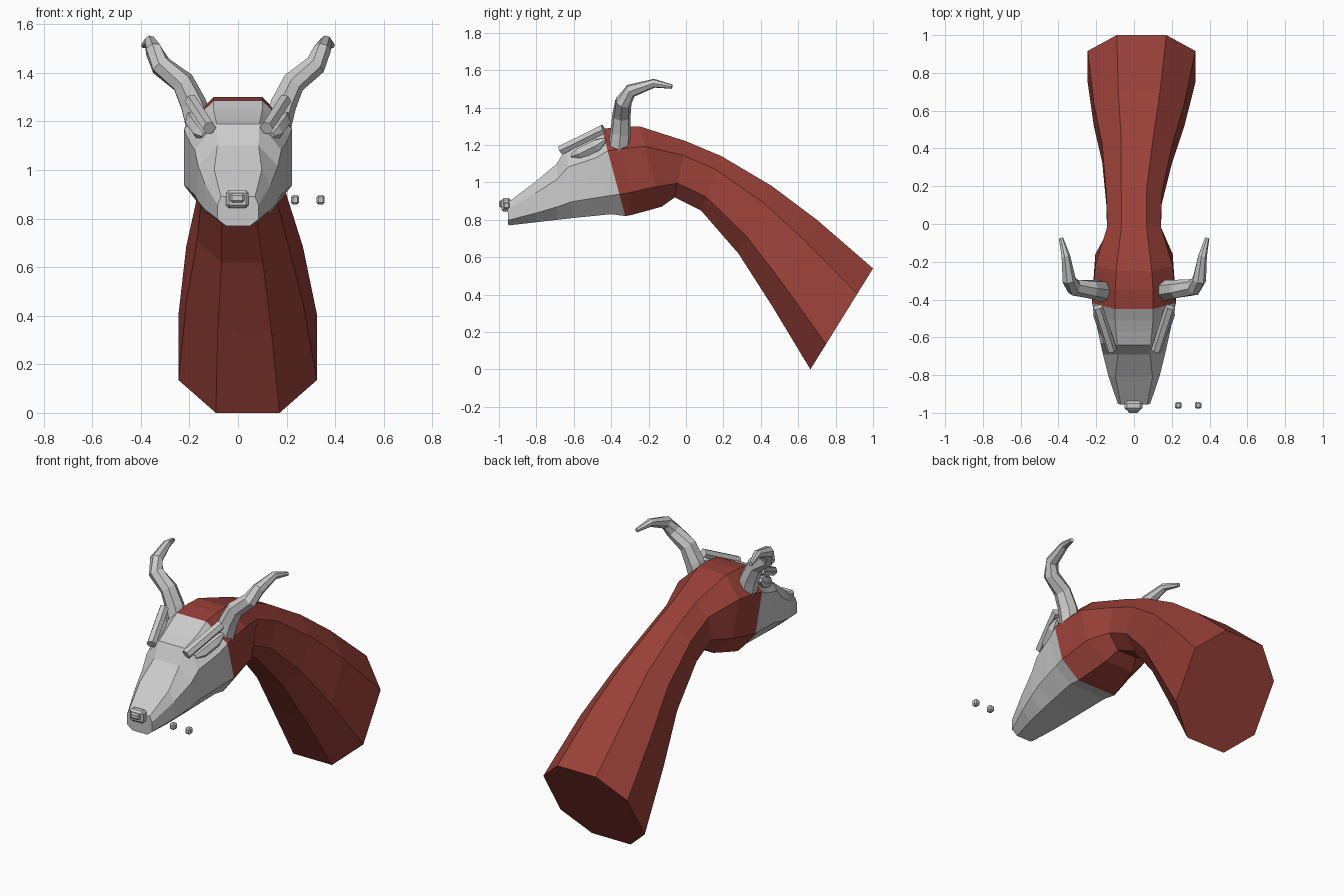
import bpy, bmesh, math
from mathutils import Vector

if "Cube" in bpy.data.objects:
    bpy.data.objects.remove(bpy.data.objects["Cube"])


def material(name, rgb):
    m = bpy.data.materials.new(name)
    m.diffuse_color = (*rgb, 1)
    m.use_nodes = True
    m.node_tree.nodes["Principled BSDF"].inputs["Base Color"].default_value = m.diffuse_color
    return m


RED = material("brick_red", (0.32, 0.052, 0.04))
GREY = material("light_grey", (0.6, 0.6, 0.6))


def loft(name, rings, mat, cap_start=True, cap_end=True):
    """Skin a list of equal-length point rings into a flat-shaded object."""
    bm = bmesh.new()
    vs = [[bm.verts.new(p) for p in r] for r in rings]
    n = len(vs[0])
    for a, b in zip(vs, vs[1:]):
        for i in range(n):
            j = (i + 1) % n
            bm.faces.new((a[i], a[j], b[j], b[i]))
    if cap_start:
        bm.faces.new(vs[0])
    if cap_end:
        bm.faces.new(vs[-1])
    bmesh.ops.recalc_face_normals(bm, faces=bm.faces[:])
    if not (cap_start and cap_end):
        # open shells: make the walls face away from the ring centres
        f = bm.faces[0] if not bm.faces.ensure_lookup_table() else None
        mid = sum((Vector(p) for r in rings[:2] for p in r), Vector()) / (2 * n)
        if f.normal.dot(f.calc_center_median() - mid) < 0:
            bmesh.ops.reverse_faces(bm, faces=bm.faces[:])
    me = bpy.data.meshes.new(name)
    bm.to_mesh(me)
    bm.free()
    me.materials.append(mat)
    ob = bpy.data.objects.new(name, me)
    bpy.context.collection.objects.link(ob)
    return ob


def octagon(top, bottom, cx, half, top_half, bottom_half, t1=0.25, t2=0.75):
    """Eight-sided section hung between a top and a bottom (y, z) point."""
    def at(t):
        return [top[k] + (bottom[k] - top[k]) * t for k in (0, 1)]
    side = [(0, top_half), (t1, half), (t2, half), (1, bottom_half)]
    right = [(cx + w, *at(t)) for t, w in side]
    left = [(cx - w, *at(t)) for t, w in reversed(side)]
    return right + left


def tube(name, path, sides, mat, squash=1.0):
    """Tapered tube through (x, y, z, radius) points."""
    pts = [Vector(p[:3]) for p in path]
    rings = []
    for i, p in enumerate(pts):
        d = (pts[min(i + 1, len(pts) - 1)] - pts[max(i - 1, 0)]).normalized()
        u = (Vector((1, 0, 0)) - d * d.x).normalized()
        v = d.cross(u)
        r = path[i][3]
        rings.append([p + u * r * squash * math.cos(2 * math.pi * k / sides)
                      + v * r * math.sin(2 * math.pi * k / sides)
                      for k in range(sides)])
    return loft(name, rings, mat)


def block(name, centre, size, bevel, mat):
    """Box with chamfered edges."""
    bm = bmesh.new()
    bmesh.ops.create_cube(bm, size=1)
    for v in bm.verts:
        v.co = Vector([c + s * x for c, s, x in zip(centre, size, v.co)])
    bmesh.ops.bevel(bm, geom=bm.edges[:], offset=bevel, segments=1, affect='EDGES')
    me = bpy.data.meshes.new(name)
    bm.to_mesh(me)
    bm.free()
    me.materials.append(mat)
    ob = bpy.data.objects.new(name, me)
    bpy.context.collection.objects.link(ob)
    return ob


# Shared section where neck meets head
joint = octagon((-0.45, 1.285), (-0.325, 0.82), 0, 0.222, 0.10, 0.13)

# Neck, from the cut base to the joint
neck = [((1.0, 0.54), (0.665, 0.0), 0.04, 0.285),
        ((0.70, 0.80), (0.46, 0.34), 0.027, 0.24),
        ((0.46, 0.98), (0.28, 0.62), 0.017, 0.185),
        ((0.19, 1.14), (0.08, 0.85), 0.0, 0.147),
        ((0.0, 1.22), (-0.06, 0.92), 0.0, 0.142),
        ((-0.25, 1.30), (-0.13, 0.87), 0.0, 0.205)]
rings = [octagon(t, b, c, h, h * 0.46, h * 0.46) for t, b, c, h in neck]
rings.append(octagon((-0.35, 1.30), (-0.29, 0.826), 0, 0.215, 0.10, 0.125))
loft("neck", rings + [joint], RED, cap_end=False)

# Head, from the joint to the muzzle
head = [((-0.51, 1.25), (-0.40, 0.83), 0.208, 0.10, 0.125),
        ((-0.57, 1.22), (-0.50, 0.82), 0.195, 0.095, 0.115),
        ((-0.64, 1.19), (-0.60, 0.81), 0.178, 0.088, 0.105),
        ((-0.69, 1.10), (-0.69, 0.80), 0.164, 0.085, 0.095),
        ((-0.81, 1.0), (-0.80, 0.787), 0.135, 0.098, 0.08),
        ((-0.955, 0.89), (-0.95, 0.77), 0.085, 0.07, 0.05)]
rings = [octagon(t, b, 0, h, th, bh, 0.28, 0.77) for t, b, h, th, bh in head]
loft("head", [joint] + rings, GREY, cap_start=False)

# Horns, brow ridges and eyes on both sides
horn = [(0.155, -0.36, 1.17, 0.062), (0.185, -0.35, 1.27, 0.056),
        (0.228, -0.345, 1.36, 0.05), (0.318, -0.335, 1.43, 0.045),
        (0.345, -0.295, 1.49, 0.037), (0.362, -0.17, 1.53, 0.024),
        (0.387, -0.075, 1.512, 0.012)]
brow = [(0.118, -0.67, 1.172, 0.028), (0.192, -0.44, 1.285, 0.028)]
eye = [(0.135, -0.61, 1.14, 0.016), (0.15, -0.565, 1.155, 0.036),
       (0.182, -0.475, 1.20, 0.036), (0.20, -0.43, 1.23, 0.012)]
for label, s in (("right", 1), ("left", -1)):
    for part, path, sides in (("horn", horn, 7), ("brow", brow, 6), ("eye", eye, 6)):
        tube(f"{part}_{label}", [(x * s, y, z, r) for x, y, z, r in path], sides, GREY)

# Nose pad with a smaller raised front
block("nose", (-0.003, -0.962, 0.88), (0.094, 0.05, 0.074), 0.012, GREY)
block("nose_tip", (-0.003, -0.985, 0.885), (0.06, 0.03, 0.036), 0.008, GREY)

# Two loose nostril studs beside the muzzle
for i, x in enumerate((0.235, 0.34)):
    block(f"stud_{i + 1}", (x, -0.96, 0.877), (0.034, 0.036, 0.038), 0.008, GREY)
